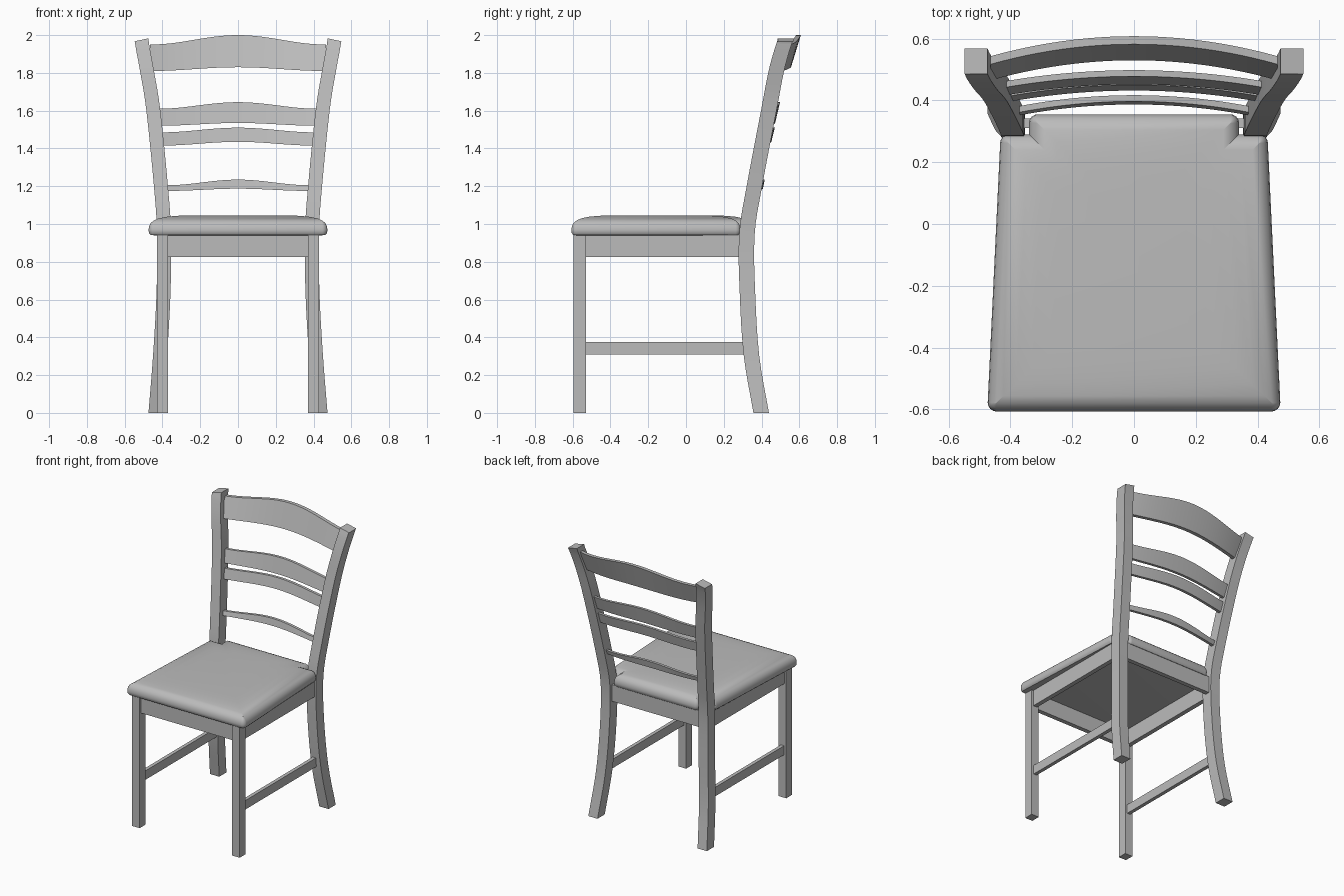
import bpy, bmesh, math
from mathutils import Vector

if "Cube" in bpy.data.objects:
    bpy.data.objects.remove(bpy.data.objects["Cube"])

grey = bpy.data.materials.new("grey")
grey.diffuse_color = (0.5, 0.5, 0.5, 1)
grey.use_nodes = True
grey.node_tree.nodes["Principled BSDF"].inputs["Base Color"].default_value = grey.diffuse_color


def finish(name, bm, smooth=True):
    bmesh.ops.remove_doubles(bm, verts=bm.verts, dist=1e-5)
    bmesh.ops.recalc_face_normals(bm, faces=bm.faces)
    me = bpy.data.meshes.new(name)
    bm.to_mesh(me)
    bm.free()
    me.materials.append(grey)
    ob = bpy.data.objects.new(name, me)
    bpy.context.collection.objects.link(ob)
    if smooth:
        bpy.ops.object.select_all(action='DESELECT')
        ob.select_set(True)
        bpy.context.view_layer.objects.active = ob
        bpy.ops.object.shade_smooth_by_angle(angle=math.radians(35))
    return ob


def loft(name, rings):
    """Skin a list of equal-length rings and cap both ends."""
    bm = bmesh.new()
    rows = [[bm.verts.new(p) for p in r] for r in rings]
    n = len(rows[0])
    for a, b in zip(rows, rows[1:]):
        for i in range(n):
            j = (i + 1) % n
            bm.faces.new((a[i], a[j], b[j], b[i]))
    bm.faces.new(rows[0][::-1])
    bm.faces.new(rows[-1])
    return finish(name, bm)


def box(name, x0, x1, y0, y1, z0, z1):
    bm = bmesh.new()
    bmesh.ops.create_cube(bm, size=1)
    for v in bm.verts:
        v.co = ((x0 + x1) / 2 + v.co.x * (x1 - x0),
                (y0 + y1) / 2 + v.co.y * (y1 - y0),
                (z0 + z1) / 2 + v.co.z * (z1 - z0))
    return finish(name, bm, False)


def spline(pts, steps):
    """Catmull-Rom through the points."""
    p = [Vector(q) for q in pts]
    p = [2 * p[0] - p[1]] + p + [2 * p[-1] - p[-2]]
    out = []
    for i in range(1, len(p) - 2):
        for s in range(steps):
            t = s / steps
            a, b, c, d = p[i - 1:i + 3]
            out.append(0.5 * (2 * b + (c - a) * t + (2 * a - 5 * b + 4 * c - d) * t * t
                              + (3 * b - a - 3 * c + d) * t ** 3))
    return out + [p[-2]]


# Rear legs sweep up into the splayed back posts
path = spline([(0.437, 0.398, 0), (0.413, 0.347, 0.3), (0.395, 0.326, 0.62),
               (0.391, 0.322, 0.94), (0.408, 0.362, 1.2), (0.448, 0.438, 1.6),
               (0.48, 0.476, 1.8), (0.502, 0.508, 1.92), (0.511, 0.527, 1.975)], 4)
hx, hy = 0.037, 0.041
for side, label in ((-1, "left"), (1, "right")):
    rings = []
    for k, c in enumerate(path):
        last = k == len(path) - 1
        ring = []
        for sx, sy in ((-1, -1), (1, -1), (1, 1), (-1, 1)):
            # the top end is cut square to the post
            tilt = -0.008 * sx if last else 0
            ring.append((side * (c.x + sx * hx), c.y + sy * hy, c.z + tilt))
        rings.append(ring)
    loft("rear_leg_" + label, rings)

    # Front leg, side apron and side stretcher
    x = side * 0.4
    box("front_leg_" + label, x - 0.03, x + 0.03, -0.595, -0.53, 0, 0.945)
    box("side_apron_" + label, x - 0.016, x + 0.016, -0.535, 0.30, 0.825, 0.945)
    box("side_stretcher_" + label, x - 0.013, x + 0.013, -0.535, 0.32, 0.31, 0.375)

# Front and back aprons
box("front_apron", -0.38, 0.38, -0.578, -0.546, 0.825, 0.945)
box("back_apron", -0.37, 0.37, 0.31, 0.342, 0.825, 0.945)


# Back rails: curved in plan, with crested edges
def rail(name, half, z_end, z_mid, y_end, y_mid, lean, thick):
    rings = []
    for i in range(25):
        u = -1 + i / 12
        w = (1 + math.cos(math.pi * u)) / 2
        arc = 1 - u * u
        z0 = z_end[0] + (z_mid[0] - z_end[0]) * w
        z1 = z_end[1] + (z_mid[1] - z_end[1]) * w
        y = y_end + (y_mid - y_end) * arc
        x = u * half
        rings.append([(x, y, z0), (x, y + thick, z0),
                      (x, y + lean + thick, z1), (x, y + lean, z1)])
    loft(name, rings)


rail("top_rail", 0.465, (1.81, 1.95), (1.83, 2.0), 0.465, 0.53, 0.052, 0.026)
rail("upper_rail", 0.425, (1.52, 1.61), (1.535, 1.645), 0.415, 0.452, 0.026, 0.02)
rail("middle_rail", 0.41, (1.415, 1.485), (1.435, 1.51), 0.395, 0.432, 0.018, 0.02)
rail("lower_rail", 0.38, (1.175, 1.205), (1.187, 1.235), 0.35, 0.387, 0.01, 0.02)

# Padded seat, notched around the posts
half = [(0.475, -0.607), (0.432, 0.29), (0.34, 0.29), (0.34, 0.355)]
outline = [Vector(p) for p in half] + [Vector((-x, y)) for x, y in reversed(half)]


def seat_ring(inset, z, radius=0.028):
    ring = []
    n = len(outline)
    for i, p in enumerate(outline):
        d0 = (p - outline[i - 1]).normalized()
        d1 = (outline[(i + 1) % n] - p).normalized()
        n0, n1 = Vector((d0.y, -d0.x)), Vector((d1.y, -d1.x))
        miter = (n0 + n1) / (1 + n0.dot(n1))
        convex = d0.x * d1.y - d0.y * d1.x > 0
        r = max(radius - inset, 0) if convex else 0
        c = p - miter * (inset + r)
        for k in range(5):
            q = c + n0.lerp(n1, k / 4).normalized() * r
            ring.append((q.x, q.y, z))
    return ring


profile = [(0.03, 0.94), (0.01, 0.942), (0.002, 0.952), (0, 0.968), (0.003, 0.988),
           (0.012, 1.005), (0.027, 1.018), (0.05, 1.029), (0.09, 1.038),
           (0.14, 1.043), (0.2, 1.046)]
loft("seat", [seat_ring(d, z) for d, z in profile])
